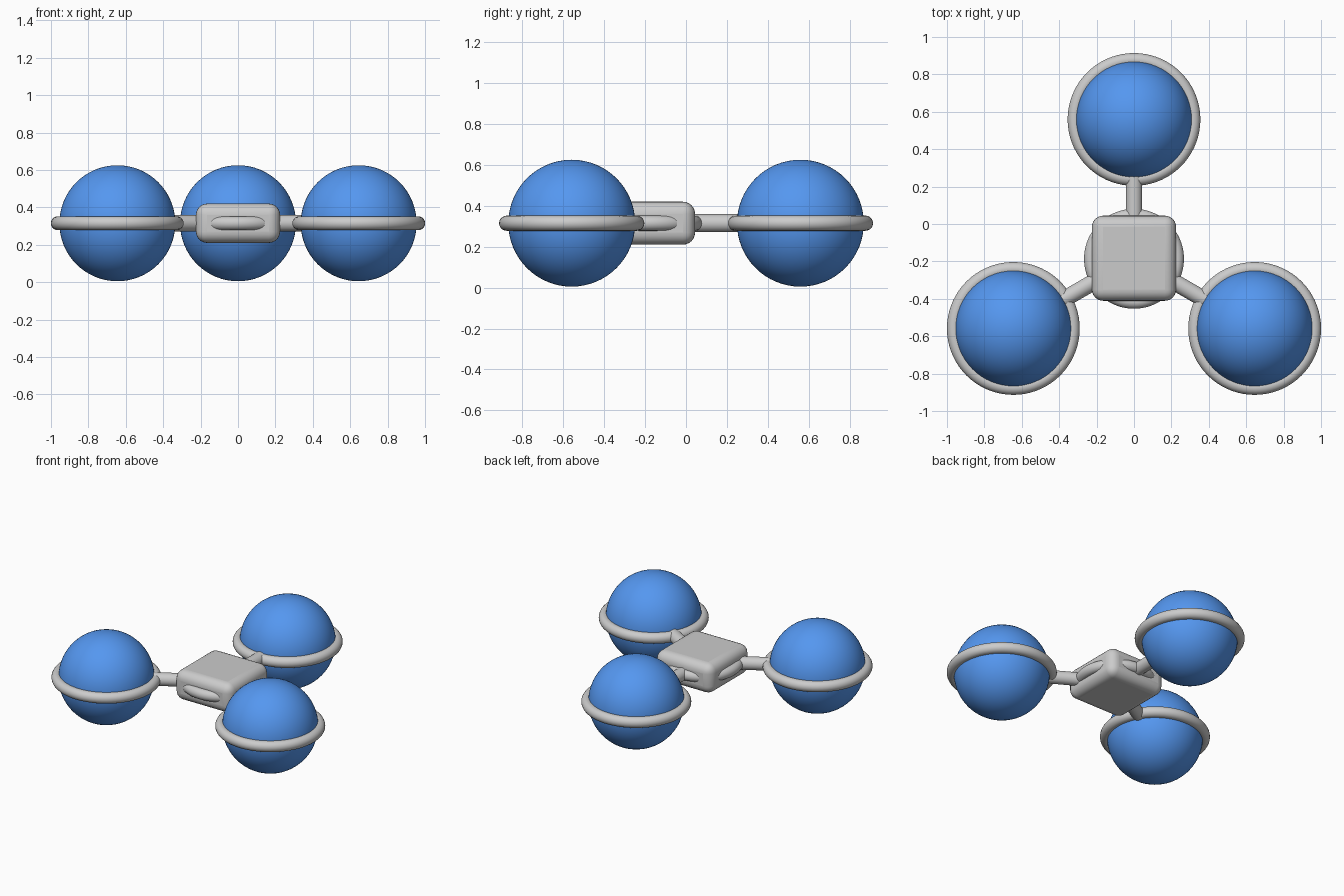
import bpy
from math import radians, cos, sin
from mathutils import Vector

if "Cube" in bpy.data.objects:
    bpy.data.objects.remove(bpy.data.objects["Cube"])

HUB = Vector((0, -0.186, 0.315))   # centre of the three-armed frame
REACH = 0.745                      # hub to ball centre

blue = bpy.data.materials.new("blue")
blue.diffuse_color = (0.09, 0.31, 0.87, 1)
blue.use_nodes = True
blue.node_tree.nodes["Principled BSDF"].inputs["Base Color"].default_value = blue.diffuse_color


def finish(name, angle=40):
    ob = bpy.context.object
    ob.name = name
    bpy.ops.object.shade_smooth_by_angle(angle=radians(angle))
    return ob


def ring(name, centre, major, minor):
    bpy.ops.mesh.primitive_torus_add(location=centre, major_radius=major, minor_radius=minor,
                                     major_segments=72, minor_segments=20)
    return finish(name, 60)


# Rounded central block
bpy.ops.mesh.primitive_cube_add(size=1, location=HUB + Vector((0, 0.003, 0)))
block = bpy.context.object
block.scale = (0.45, 0.455, 0.21)
bpy.ops.object.transform_apply(location=False, rotation=False, scale=True)
bevel = block.modifiers.new("rounded_edges", 'BEVEL')
bevel.width = 0.06
bevel.segments = 6
finish("centre_block", 60)

# Ring bulging out of the block's sides
ring("centre_ring", HUB, 0.23, 0.037)

# Three arms, each carrying a ringed ball
for label, deg in (("back", 90), ("left", 210), ("right", 330)):
    a = radians(deg)
    out = Vector((cos(a), sin(a), 0))
    centre = HUB + out * REACH

    bpy.ops.mesh.primitive_uv_sphere_add(segments=64, ring_count=32, radius=0.31, location=centre)
    finish(label + "_ball", 60).data.materials.append(blue)

    ring(label + "_ball_ring", centre, 0.318, 0.037)

    start, end = 0.1, 0.45
    bpy.ops.mesh.primitive_cylinder_add(vertices=32, radius=0.044, depth=end - start,
                                        location=HUB + out * (start + end) / 2,
                                        rotation=(0, radians(90), a))
    finish(label + "_arm")
